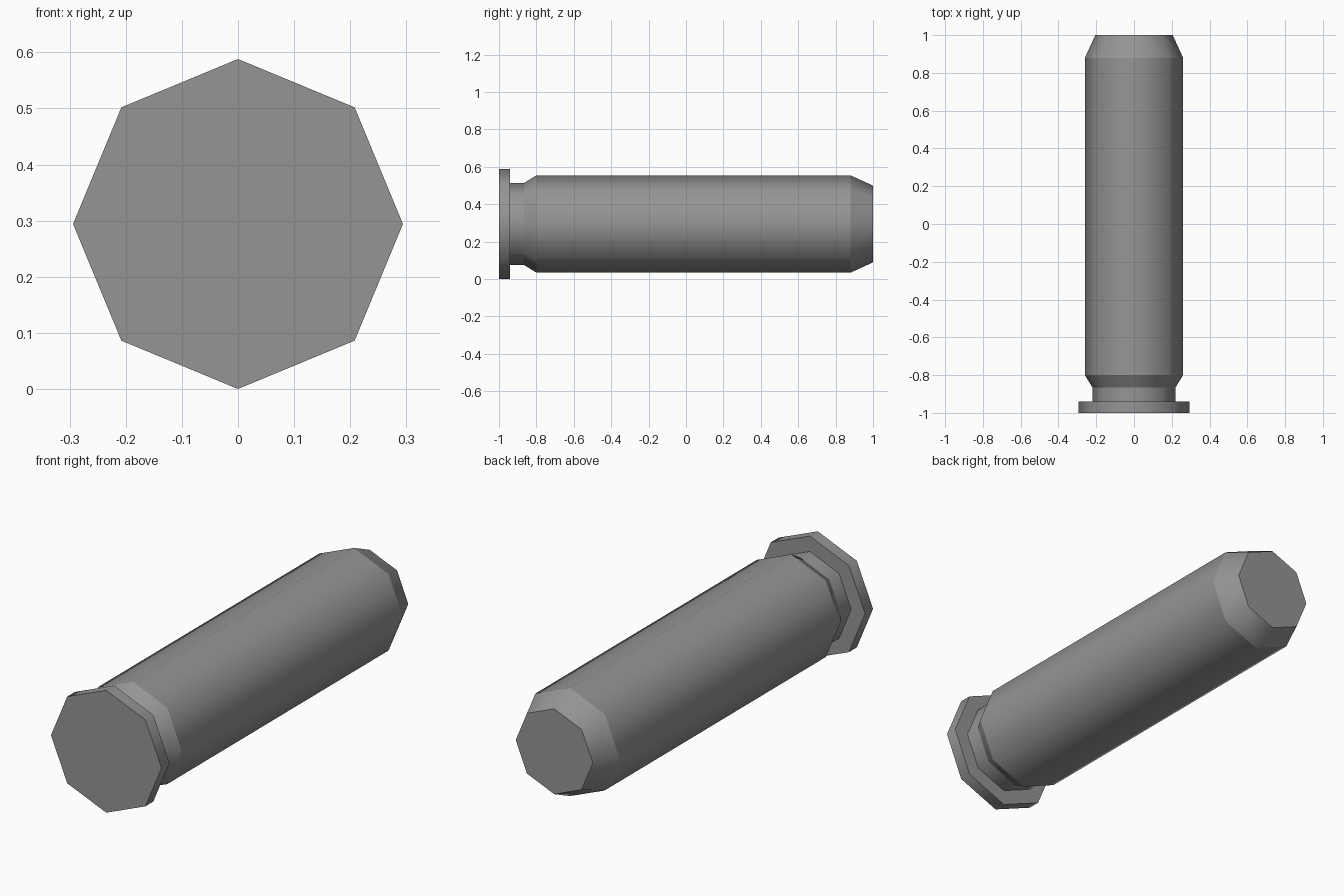
import bpy, bmesh, math
from mathutils import Vector

cube = bpy.data.objects.get("Cube")
if cube:
    bpy.data.objects.remove(cube, do_unlink=True)

SIDES = 8
RIM_RADIUS = 0.294

grey = bpy.data.materials.new("mid grey")
grey.use_nodes = True
grey.diffuse_color = (0.3, 0.3, 0.3, 1)
bsdf = next(n for n in grey.node_tree.nodes if n.type == 'BSDF_PRINCIPLED')
bsdf.inputs["Base Color"].default_value = grey.diffuse_color


def lathe(name, profile):
    """Capped octagonal solid along y from (y, radius) pairs; smooth round, sharp rings."""
    bm = bmesh.new()
    rings = []
    for y, r in profile:
        angles = [2 * math.pi * i / SIDES for i in range(SIDES)]
        rings.append([bm.verts.new((r * math.cos(a), y, r * math.sin(a))) for a in angles])
    for a, b in zip(rings, rings[1:]):
        for i in range(SIDES):
            j = (i + 1) % SIDES
            bm.faces.new((a[i], a[j], b[j], b[i])).smooth = True
    bm.faces.new(rings[0])
    bm.faces.new(rings[-1])
    bmesh.ops.recalc_face_normals(bm, faces=bm.faces)
    # Edges running round the axis are creases between bands
    for e in bm.edges:
        e.smooth = abs(e.verts[0].co.y - e.verts[1].co.y) > 0.001
    mesh = bpy.data.meshes.new(name)
    bm.to_mesh(mesh)
    bm.free()
    mesh.materials.append(grey)
    obj = bpy.data.objects.new(name, mesh)
    obj.location = Vector((0, 0, RIM_RADIUS))
    bpy.context.collection.objects.link(obj)
    return obj


# Wide disc at the front end
lathe("base_rim", [(-1, RIM_RADIUS), (-0.94, RIM_RADIUS)])

# Groove, flare, long barrel and tapered far end
lathe("tube_body", [(-0.94, 0.22), (-0.865, 0.22), (-0.8, 0.26), (0.88, 0.26), (1, 0.205)])
